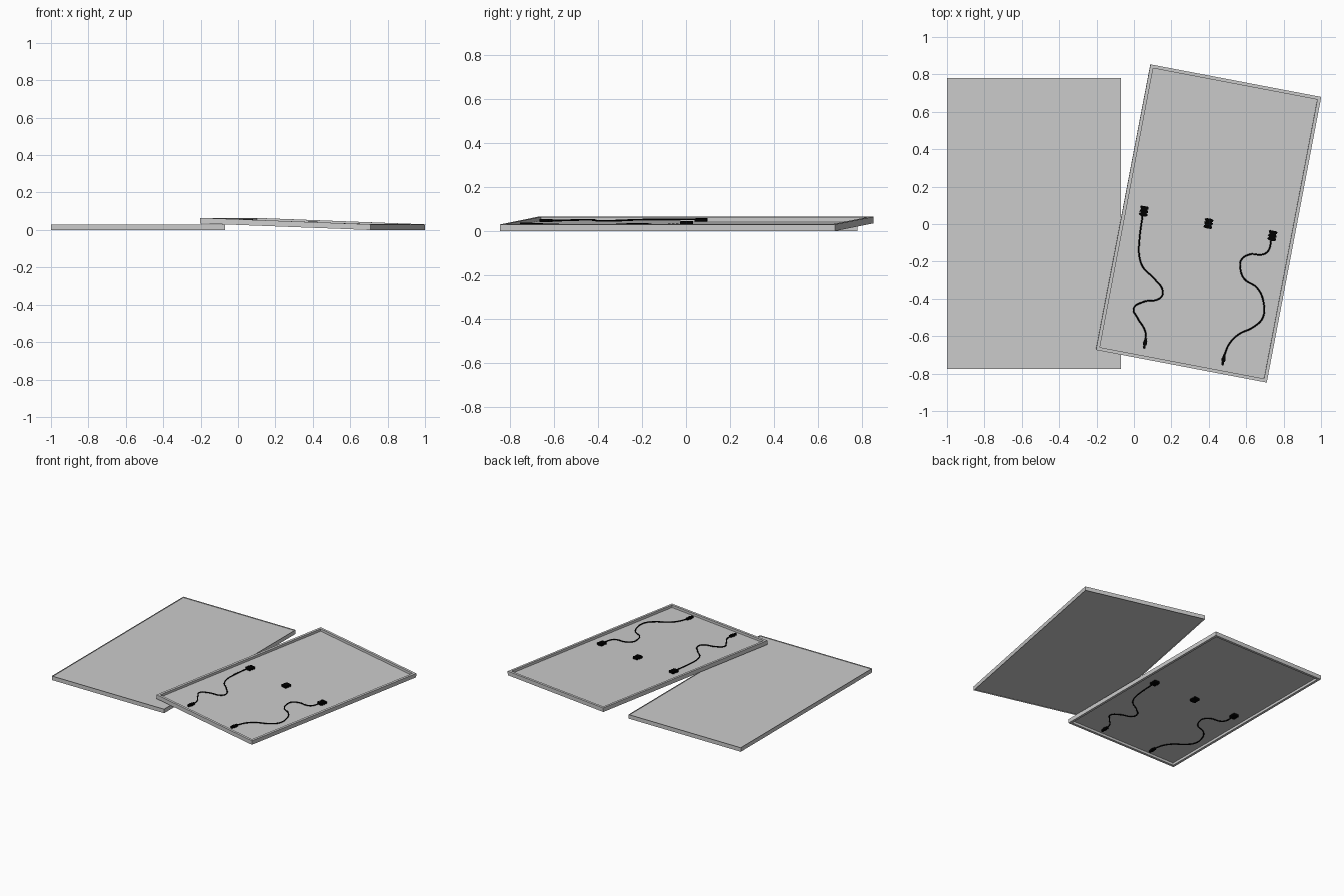
import bpy, bmesh
from math import radians, pi
from mathutils import Matrix, Vector

cube = bpy.data.objects.get("Cube")
if cube:
    bpy.data.objects.remove(cube, do_unlink=True)

WIDTH, LENGTH, THICK = 0.93, 1.555, 0.03
SHEET_BACK = 0.012


def material(name, rgb):
    m = bpy.data.materials.new(name)
    m.use_nodes = True
    colour = (*rgb, 1)
    m.diffuse_color = colour
    m.node_tree.nodes["Principled BSDF"].inputs["Base Color"].default_value = colour
    return m


GREY = material("light grey", (0.6, 0.6, 0.6))
BLACK = material("black", (0, 0, 0))


def finish(name, bm, mat, place):
    bmesh.ops.recalc_face_normals(bm, faces=bm.faces)
    mesh = bpy.data.meshes.new(name)
    bm.to_mesh(mesh)
    bm.free()
    mesh.materials.append(mat)
    ob = bpy.data.objects.new(name, mesh)
    ob.matrix_world = place
    bpy.context.collection.objects.link(ob)
    return ob


def add_box(bm, centre, size):
    m = Matrix.Translation(centre) @ Matrix.Diagonal((*size, 1))
    return bmesh.ops.create_cube(bm, size=1, matrix=m)["verts"]


def add_frame(name, place):
    # closed cross-section (inset, height) swept round the rectangle
    section = [(0, 0), (0, THICK), (0.018, THICK), (0.018, 0.01), (0.003, 0.01), (0.003, 0)]
    bm = bmesh.new()
    loops = []
    for sx, sy in ((-1, -1), (1, -1), (1, 1), (-1, 1)):
        loops.append([bm.verts.new((sx * (WIDTH / 2 - i), sy * (LENGTH / 2 - i), z))
                      for i, z in section])
    n = len(section)
    for k in range(4):
        a, b = loops[k], loops[(k + 1) % 4]
        for j in range(n):
            bm.faces.new((a[j], b[j], b[(j + 1) % n], a[(j + 1) % n]))
    finish(name, bm, GREY, place)


def add_cable(name, points, place):
    curve = bpy.data.curves.new(name, "CURVE")
    curve.dimensions = "3D"
    curve.bevel_depth = 0.004
    curve.bevel_resolution = 2
    curve.resolution_u = 6
    curve.use_fill_caps = True
    spline = curve.splines.new("BEZIER")
    spline.bezier_points.add(len(points) - 1)
    for bp, (x, y) in zip(spline.bezier_points, points):
        bp.co = (x, y, 0.022)
        bp.handle_left_type = bp.handle_right_type = "AUTO"
    curve.materials.append(BLACK)
    ob = bpy.data.objects.new(name, curve)
    ob.matrix_world = place
    bpy.context.collection.objects.link(ob)


def add_connector(name, start, place):
    # plug body, collar and narrow tip
    bm = bmesh.new()
    x, y = start
    for dy, w, l in ((-0.008, 0.014, 0.02), (-0.025, 0.02, 0.022), (-0.045, 0.012, 0.02)):
        add_box(bm, (x, y + dy, 0.022), (w, l, 0.015))
    finish(name, bm, BLACK, place)


def add_junction_box(name, x, place):
    # main body with ribs across it
    bm = bmesh.new()
    add_box(bm, (x, 0, 0.019), (0.034, 0.054, 0.015))
    for y in (-0.018, 0, 0.018):
        add_box(bm, (x, y, 0.019), (0.044, 0.011, 0.017))
    finish(name, bm, BLACK, place)


LEFT_PATH = [(-.355, -.02), (-.347, -.153), (-.331, -.241), (-.3, -.296), (-.23, -.344),
             (-.172, -.404), (-.18, -.441), (-.265, -.478), (-.308, -.522),
             (-.279, -.567), (-.226, -.628), (-.214, -.667)]
RIGHT_PATH = [(.346, -.02), (.341, -.083), (.316, -.108), (.247, -.121), (.208, -.159),
              (.212, -.204), (.242, -.254), (.32, -.29), (.369, -.362), (.379, -.442),
              (.339, -.5), (.268, -.554), (.229, -.613), (.215, -.676)]


def add_panel(prefix, place):
    add_frame(prefix + "_frame", place)
    bm = bmesh.new()
    add_box(bm, (0, 0, (0.005 + SHEET_BACK) / 2),
            (WIDTH - 0.005, LENGTH - 0.005, SHEET_BACK - 0.005))
    finish(prefix + "_sheet", bm, GREY, place)
    for side, x in (("left", -0.352), ("middle", 0), ("right", 0.348)):
        add_junction_box(f"{prefix}_{side}_junction_box", x, place)
    for side, path in (("left", LEFT_PATH), ("right", RIGHT_PATH)):
        add_cable(f"{prefix}_{side}_cable", path, place)
        add_connector(f"{prefix}_{side}_connector", path[-1], place)


# flat panel lies face up, the other leans on its edge with its back up
add_panel("flat_panel", Matrix.Translation((-0.535, 0.003, THICK)) @ Matrix.Rotation(pi, 4, "Y"))
add_panel("leaning_panel", Matrix.Translation((0.398, 0.003, 0.0174))
          @ Matrix.Rotation(radians(-10.8), 4, "Z") @ Matrix.Rotation(radians(2.15), 4, "Y"))
